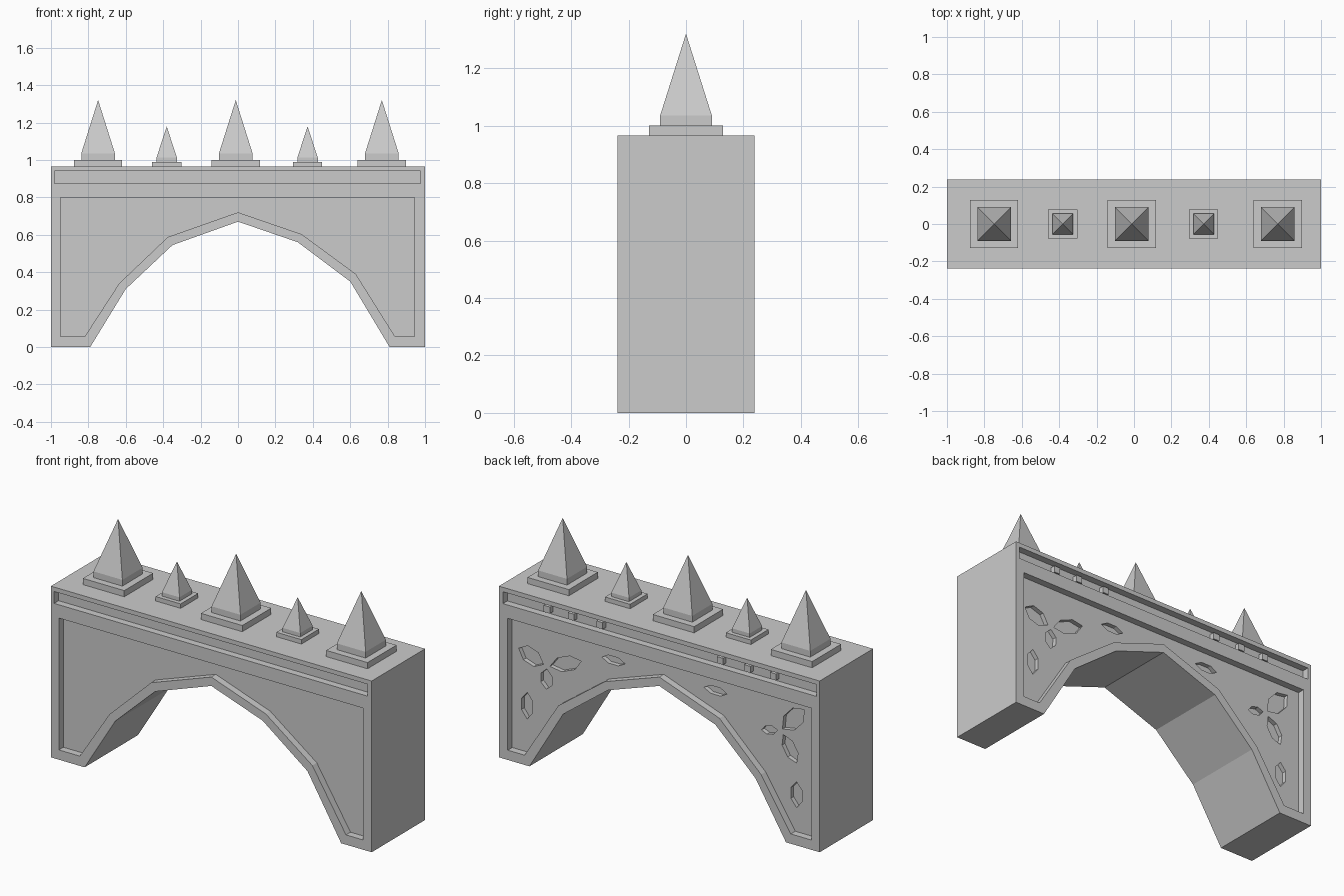
import bpy, bmesh
from mathutils import Vector

if "Cube" in bpy.data.objects:
    bpy.data.objects.remove(bpy.data.objects["Cube"])

D = 0.238      # half depth of the wall
R = 0.04       # panel recess


def prism(name, pts, y0, y1):
    """Extrude an x-z outline from y0 to y1."""
    bm = bmesh.new()
    face = bm.faces.new([bm.verts.new((x, y0, z)) for x, z in pts])
    ext = bmesh.ops.extrude_face_region(bm, geom=[face])
    moved = [g for g in ext["geom"] if isinstance(g, bmesh.types.BMVert)]
    bmesh.ops.translate(bm, verts=moved, vec=(0, y1 - y0, 0))
    bmesh.ops.recalc_face_normals(bm, faces=bm.faces[:])
    return finish(name, bm)


def finish(name, bm):
    me = bpy.data.meshes.new(name)
    bm.to_mesh(me)
    bm.free()
    ob = bpy.data.objects.new(name, me)
    bpy.context.collection.objects.link(ob)
    return ob


def rect(x0, x1, z0, z1):
    return [(x0, z0), (x1, z0), (x1, z1), (x0, z1)]


def carve(target, pts, y0, y1):
    """Cut a prism-shaped pocket out of the target."""
    cutter = prism("cutter", pts, y0, y1)
    cutter.hide_render = True
    mod = target.modifiers.new("pocket", "BOOLEAN")
    mod.operation, mod.solver, mod.object = "DIFFERENCE", "EXACT", cutter
    bpy.context.view_layer.objects.active = target
    bpy.ops.object.modifier_apply(modifier=mod.name)
    bpy.data.objects.remove(cutter)


def leaf(a, b, w):
    """Six-sided leaf outline between two tips."""
    a, b = Vector(a), Vector(b)
    d = b - a
    n = Vector((-d.y, d.x)).normalized() * w / 2
    return [a, a + d * .3 - n, a + d * .72 - n, b, a + d * .72 + n, a + d * .3 + n]


def spire(name, x, base, base_top, half, shoulder, tip):
    """Square plinth with a pointed cap."""
    prism(name + "_plinth", rect(x - base, x + base, 0.96, base_top), -base, base)
    bm = bmesh.new()
    corners = [(-1, -1), (1, -1), (1, 1), (-1, 1)]
    lo, hi = [[bm.verts.new((x + half * i, half * j, z)) for i, j in corners]
              for z in (base_top - 0.005, shoulder)]
    apex = bm.verts.new((x, 0, tip))
    bm.faces.new(lo[::-1])
    for i in range(4):
        k = (i + 1) % 4
        bm.faces.new((lo[i], lo[k], hi[k], hi[i]))
        bm.faces.new((hi[i], hi[k], apex))
    finish(name, bm)


# Arched wall
arch = [(.81, 0), (.6, .35), (.32, .56), (0, .67), (-.35, .545), (-.6, .31), (-.79, 0)]
wall = prism("arch_wall", [(-1, 0), (-1, .965), (1, .965), (1, 0)] + arch, -D, D)

# Spandrel panel and frieze recesses on both faces
panel = [(-.95, .055), (-.95, .798), (.945, .798), (.945, .055), (.84, .055),
         (.63, .39), (.34, .603), (0, .72), (-.375, .588), (-.635, .34), (-.82, .055)]
for s in (-1, 1):
    outline = panel if s < 0 else [(-x, z) for x, z in panel]
    if s > 0:
        outline = panel
    carve(wall, outline, s * (D - R), s * (D + .1))
    carve(wall, rect(-.98, .975, .873, .94), s * (D - R), s * (D + .1))

# Leaf pockets on the back panel
leaves = [((.75, .575), (.905, .625), .09), ((.71, .575), (.515, .655), .075),
          ((.73, .555), (.733, .44), .07), ((.852, .24), (.852, .39), .07),
          ((.24, .714), (.386, .714), .045), ((-.25, .714), (-.395, .714), .045),
          ((-.71, .595), (-.61, .57), .045), ((-.74, .61), (-.875, .755), .09),
          ((-.745, .58), (-.828, .441), .075), ((-.828, .19), (-.828, .335), .07)]
for a, b, w in leaves:
    carve(wall, leaf(a, b, w), D - R - .025, D + .1)

# Small blocks in the back frieze
for i, x in enumerate((.71, .56, .38, -.37, -.54, -.70)):
    prism(f"frieze_block_{i + 1}", rect(x - .019, x + .019, .888, .925), D - R - .005, D - .012)

# Roof spires
for i, x in enumerate((-.748, -.012, .769)):
    spire(f"large_spire_{i + 1}", x, .129, 1.0, .09, 1.035, 1.32)
for i, x in enumerate((-.381, .372)):
    spire(f"small_spire_{i + 1}", x, .078, .99, .055, 1.012, 1.178)
